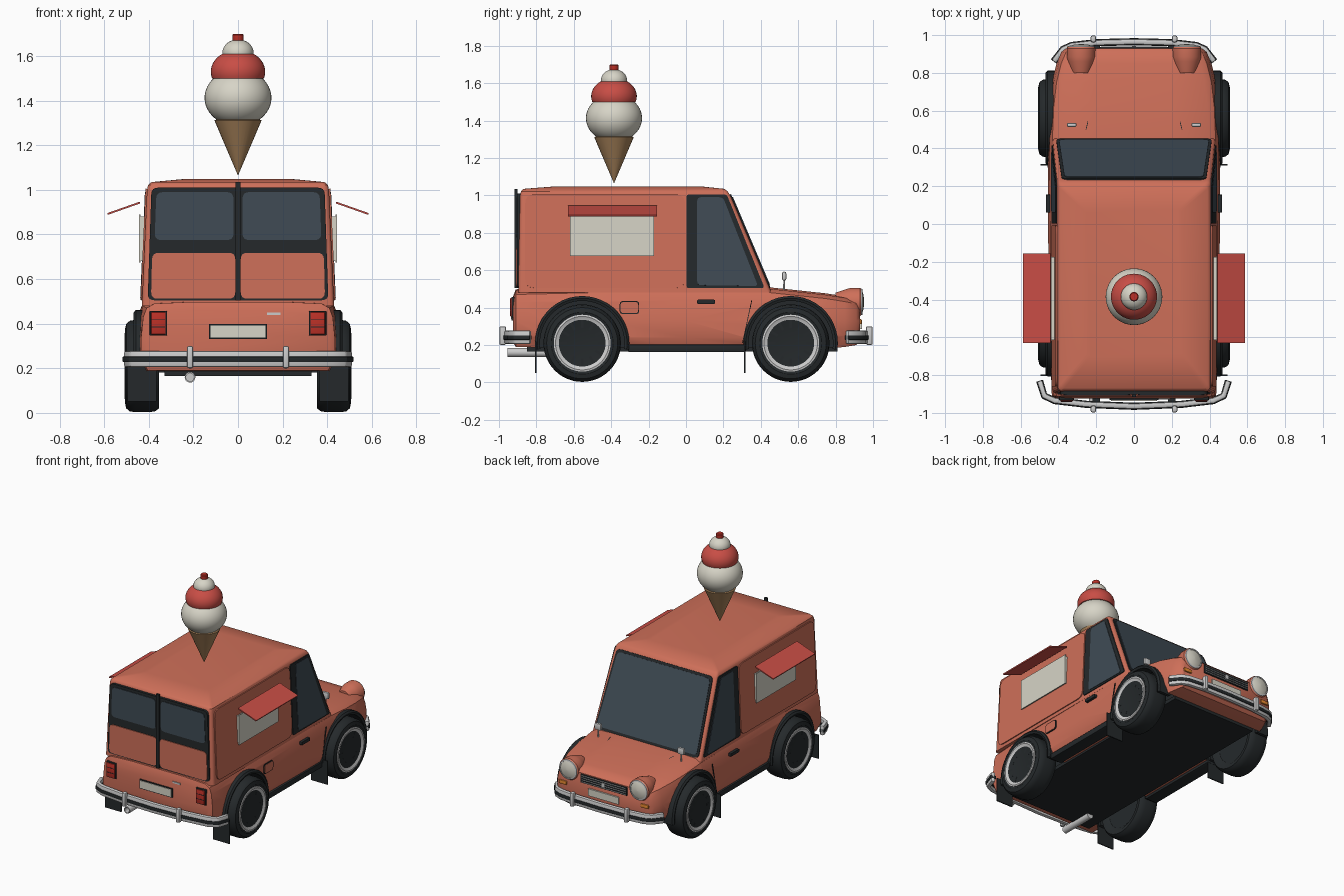
import bpy, bmesh, math
from mathutils import Vector, Matrix

if "Cube" in bpy.data.objects:
    bpy.data.objects.remove(bpy.data.objects["Cube"])

def mat(name, *c):
    m = bpy.data.materials.new(name)
    m.diffuse_color = (*c, 1)
    m.use_nodes = True
    m.node_tree.nodes["Principled BSDF"].inputs["Base Color"].default_value = m.diffuse_color
    return m

PAINT = mat("paint", .62, .16, .10)
DARK = mat("dark", .018, .022, .024)
GLASS = mat("glass", .05, .07, .09)
CREAM = mat("cream", .68, .66, .57)
RED = mat("red", .58, .075, .06)
LAMP = mat("lamp_red", .5, .03, .02)
AMBER = mat("amber", .8, .25, .03)
WAFER = mat("wafer", .38, .22, .10)

def finish(name, bm, m, mirror=False, thick=0, bevel=0, seg=2):
    bmesh.ops.recalc_face_normals(bm, faces=bm.faces[:])
    me = bpy.data.meshes.new(name)
    bm.to_mesh(me)
    bm.free()
    o = bpy.data.objects.new(name, me)
    bpy.context.collection.objects.link(o)
    if m:
        me.materials.append(m)
    if thick:
        s = o.modifiers.new("solid", 'SOLIDIFY')
        s.thickness, s.offset = thick, 0
    if bevel:
        b = o.modifiers.new("bevel", 'BEVEL')
        b.width, b.segments = bevel, seg
    if mirror:
        o.modifiers.new("mirror", 'MIRROR').use_mirror_merge = False
    return o

def box(name, c, s, m=None, mirror=False, bevel=0):
    bm = bmesh.new()
    bmesh.ops.create_cube(bm, size=1, matrix=Matrix.Translation(c) @ Matrix.Diagonal((*s, 1)))
    return finish(name, bm, m, mirror, bevel=bevel)

def loft(bm, rings, closed_ends=True):
    vs = [[bm.verts.new(p) for p in r] for r in rings]
    n = len(vs[0])
    for a, b in zip(vs, vs[1:]):
        for i in range(n):
            bm.faces.new((a[i], a[(i + 1) % n], b[(i + 1) % n], b[i]))
    if closed_ends:
        bm.faces.new(vs[0])
        bm.faces.new(vs[-1])

def lathe_into(bm, prof, axis, c, seg=40):
    c = Vector(c)
    def pt(r, h, a):
        u, v = r * math.cos(a), r * math.sin(a)
        return c + Vector({'x': (h, u, v), 'y': (u, h, v), 'z': (u, v, h)}[axis])
    loft(bm, [[pt(max(r, .0005), h, 2 * math.pi * i / seg) for i in range(seg)] for r, h in prof])

def lathe(name, prof, axis, c, m=None, mirror=False, seg=40):
    bm = bmesh.new()
    lathe_into(bm, prof, axis, c, seg)
    return finish(name, bm, m, mirror)

def panel(name, pts, m, t=.012, r=.03, mirror=False):
    # thin plate with rounded corners
    bm = bmesh.new()
    P = [Vector(p) for p in pts]
    out = []
    for i, p in enumerate(P):
        a = p + (P[i - 1] - p).normalized() * r
        b = p + (P[(i + 1) % len(P)] - p).normalized() * r
        out += [a * (1 - u)**2 + p * 2 * u * (1 - u) + b * u * u for u in (0, .25, .5, .75, 1)] if r else [p]
    bm.faces.new([bm.verts.new(p) for p in out])
    return finish(name, bm, m, mirror, thick=t)

def ribbon(name, path, z0, z1, m, t, bevel):
    # vertical strip following a path across both sides
    full = [(-x, y) for x, y in reversed(path) if x > 0] + path
    bm = bmesh.new()
    vs = [[bm.verts.new((x, y, z)) for z in (z0, z1)] for x, y in full]
    for a, b in zip(vs, vs[1:]):
        bm.faces.new((a[0], b[0], b[1], a[1]))
    return finish(name, bm, m, thick=t, bevel=bevel)

# lower body, lofted front to back: y, half width, top, bottom
stations = [(-.925, .41, .45, .215), (-.91, .435, .49, .19), (-.5, .45, .5, .18), (0, .455, .5, .18),
            (.45, .457, .5, .18), (.62, .45, .482, .18), (.75, .435, .468, .18), (.85, .41, .452, .19),
            (.91, .385, .44, .2), (.93, .36, .42, .22)]
rings = []
for y, w, t, b in stations:
    half = [(w - .03, b), (w, b + .06), (w, .33), (w - .01, t - .06), (w - .025, t - .02), (w - .06, t), (.2, t + .008)]
    rings.append([(x, y, z) for x, z in half] + [(-x, y, z) for x, z in reversed(half)])
bm = bmesh.new()
loft(bm, rings)
body = finish("lower_body", bm, PAINT)

# wheel wells
AXLES = (-.555, .56)
bm = bmesh.new()
for y in AXLES:
    for x in (-.62, .32):
        lathe_into(bm, [(.25, 0), (.25, .3)], 'x', (x, y, .21), 48)
cutter = finish("well_cutter", bm, DARK)
cutter.hide_render = True
mod = body.modifiers.new("wells", 'BOOLEAN')
mod.object, mod.operation, mod.solver = cutter, 'DIFFERENCE', 'EXACT'
mod.material_mode = 'TRANSFER'
bpy.context.view_layer.objects.active = body
bpy.ops.object.modifier_apply(modifier="wells")
bpy.data.objects.remove(cutter)

# cabin, lofted upwards from rounded rectangles
def rrect(hx, y0, y1, z, r=.02):
    cs = [(hx - r, y1 - r, 0), (-hx + r, y1 - r, 90), (-hx + r, y0 + r, 180), (hx - r, y0 + r, 270)]
    return [(x + r * math.cos(math.radians(a + d)), y + r * math.sin(math.radians(a + d)), z)
            for x, y, a in cs for d in (0, 30, 60, 90)]
bm = bmesh.new()
loft(bm, [rrect(.431, -.897, .457, .48), rrect(.408, -.887, .237, 1.0), rrect(.403, -.882, .222, 1.022),
          rrect(.388, -.868, .205, 1.035), rrect(.25, -.7, .08, 1.048)])
finish("cabin", bm, PAINT)

sx = lambda z: .431 - (z - .48) * .044      # cabin side plane
wy = lambda z: .457 - (z - .48) * .423      # windscreen plane
side = lambda pts, d=0: [(sx(z) + d, y, z) for y, z in pts]
front = lambda pts, d=0: [(x, wy(z) + d, z) for x, z in pts]
back = lambda pts, y=-.898: [(x, y, z) for x, z in pts]

# side panels and windows
panel("side_panel", side([(-.86, .505), (-.005, .505), (-.005, 1.005), (-.86, 1.005)], .001), PAINT, .012, .05, True)
panel("side_window_frame", side([(.003, .505), (.42, .505), (.218, 1.005), (.003, 1.005)], .001), DARK, .01, .015, True)
panel("side_window", side([(.06, .52), (.385, .515), (.198, .99), (.06, .99)], .003), GLASS, .012, .02, True)
panel("windscreen_seal", front([(-.412, .505), (.412, .505), (.382, 1.005), (-.382, 1.005)]), DARK, .012, .03)
panel("windscreen", front([(-.398, .522), (.398, .522), (.368, .99), (-.368, .99)], .003), GLASS, .014, .03)

# serving hatch and awning
panel("serving_hatch", [(.44, -.62, .675), (.44, -.17, .675), (.44, -.17, .89), (.44, -.62, .89)], CREAM, .006, 0, True)
box("hatch_base", (.424, -.395, .78), (.03, .44, .2), CREAM, True)
panel("awning", [(.44, -.63, .943), (.44, -.155, .943), (.585, -.155, .892), (.585, -.63, .892)], RED, .008, 0, True)

# rear doors
panel("rear_door_frame", back([(-.405, .505), (.405, .505), (.388, 1.01), (-.388, 1.01)], -.893), DARK, .02, .03)
panel("rear_window", back([(.02, .775), (.374, .775), (.366, .99), (.02, .99)], -.9), GLASS, .014, .03, True)
panel("rear_door_panel", back([(.012, .512), (.39, .512), (.385, .718), (.012, .718)], -.9), PAINT, .016, .03, True)
box("rear_door_bar", (0, -.909, .77), (.022, .014, .53), DARK)

# floor and sills
box("floor", (0, -.02, .178), (.66, 1.66, .025), DARK)
box("sill", (.405, .005, .182), (.09, .63, .04), DARK, True, .006)

# doors, fuel flap, handles and bonnet seams
panel("door_handle", [(.456, .06, .42), (.456, .155, .42), (.456, .155, .442), (.456, .06, .442)], DARK, .02, .005, True)
panel("fuel_flap_gap", [(.453, -.355, .365), (.453, -.25, .365), (.453, -.25, .435), (.453, -.355, .435)], DARK, .006, .02)
panel("fuel_flap", [(.454, -.35, .37), (.454, -.255, .37), (.454, -.255, .43), (.454, -.35, .43)], PAINT, .008, .018)
panel("door_gap", [(.456, .30, .21), (.456, .304, .21), (.456, .354, .44), (.456, .35, .44)], DARK, .006, 0, True)
panel("bonnet_seam", [(.252, .5, .5), (.256, .5, .5), (.158, .9, .447), (.154, .9, .447)], DARK, .004, 0, True)

# wheels
for y, pos in zip(AXLES, ("rear", "front")):
    c = (0, y, .21)
    lathe(pos + "_tyre", [(.14, .375), (.165, .357), (.19, .355), (.203, .372), (.207, .4), (.207, .46), (.203, .485),
                          (.19, .501), (.165, .507), (.148, .5)], 'x', c, DARK, True, 48)
    lathe(pos + "_rim", [(0, .499), (.03, .499), (.04, .49), (.07, .494), (.125, .5), (.143, .509), (.152, .507),
                         (.152, .48)], 'x', c, None, True, 48)
    bm = bmesh.new()
    for i in range(12):
        R = Matrix.Translation(c) @ Matrix.Rotation(i * math.pi / 6, 4, 'X')
        bmesh.ops.create_cube(bm, size=1, matrix=R @ Matrix.Translation((.496, 0, .102)) @ Matrix.Diagonal((.009, .014, .042, 1)))
    finish(pos + "_rim_slots", bm, DARK, True)
    # dark arch lip
    bm = bmesh.new()
    ring = []
    for i in range(25):
        a = math.radians(-8 + 196 * i / 24)
        ring.append([(x, y + r * math.cos(a), .21 + r * math.sin(a))
                     for r, x in ((.226, .37), (.226, .462), (.24, .468), (.252, .458), (.252, .37))])
    loft(bm, ring)
    finish(pos + "_arch_lip", bm, DARK, True)
    box(pos + "_mudflap", (.43, y - .247, .135), (.13, .008, .17), DARK, True)

# bumpers with rubber strips and overriders
bumpers = {"front": ([(0, .965), (.2, .96), (.33, .945), (.375, .925), (.425, .86)], 1),
           "rear": ([(0, -.965), (.25, -.955), (.42, -.935), (.475, -.91), (.5, -.83)], -1)}
for pos, (path, s) in bumpers.items():
    ribbon(pos + "_bumper", path, .205, .278, None, .03, .01)
    ribbon(pos + "_bumper_strip", path, .228, .252, DARK, .038, .003)
    box(pos + "_overrider", (.215, s * .98, .25), (.028, .036, .1), None, True, .009)
    box(pos + "_bumper_bracket", (.2, s * .935, .24), (.04, .06, .03), DARK, True)

# headlights, grille and front details
L = (.28, 0, .43)
lathe("headlight_housing", [(.05, .8), (.07, .86), (.076, .885), (.076, .93), (.07, .938)], 'y', L, PAINT, True)
lathe("headlight_ring", [(.072, .93), (.07, .942), (.06, .944), (.058, .93)], 'y', L, None, True)
lathe("headlight_lens", [(.062, .932), (.062, .94), (.04, .949), (0, .953)], 'y', L, CREAM, True)
box("grille", (0, .926, .392), (.37, .022, .062), DARK, bevel=.004)
for i in range(4):
    box("grille_bar", (0, .938, .37 + i * .015), (.35, .004, .003))
box("grille_badge", (0, .94, .392), (.022, .006, .03))
box("front_indicator", (.325, .93, .325), (.06, .02, .026), AMBER, True, .004)
box("front_plate", (0, .935, .31), (.24, .012, .05), CREAM)

# fender mirrors
lathe("mirror_stalk", [(.006, .47), (.005, .55)], 'z', (.33, .525, 0), None, True, 10)
box("mirror", (.33, .525, .568), (.052, .022, .048), None, True, .009)

# rear lamps, plate, trim and exhaust
box("tail_light_frame", (.357, -.923, .402), (.078, .022, .112), DARK, True, .004)
box("tail_light", (.357, -.93, .402), (.066, .02, .1), LAMP, True, .004)
for z in (.385, .42):
    box("tail_light_rib", (.357, -.94, z), (.06, .003, .004), DARK, True)
box("rear_plate_frame", (0, -.926, .365), (.26, .012, .066), DARK)
box("rear_plate", (0, -.931, .365), (.245, .01, .053), CREAM)
box("rear_trim", (.16, -.926, .445), (.06, .008, .012))
lathe("exhaust", [(.024, -.7), (.024, -.955), (.018, -.955), (.018, -.9)], 'y', (-.215, 0, .16), None, seg=20)

# ice cream on the roof
C = (0, -.385, 0)
lathe("cone", [(0, 1.065), (.106, 1.312), (.09, 1.318)], 'z', C, WAFER, seg=32)
def scoop(name, r, zc, a0, a1, m, sz=1):
    n = 16
    angs = [math.radians(a0 + (a1 - a0) * i / n) for i in range(n + 1)]
    lathe(name, [(r * math.cos(a), zc + sz * r * math.sin(a)) for a in angs], 'z', C, m, seg=40)
scoop("lower_scoop", .15, 1.413, -60, 60, CREAM, .85)
scoop("middle_scoop", .122, 1.53, -18, 90, RED, .8)
scoop("top_scoop", .07, 1.615, -20, 90, CREAM, .85)
lathe("cherry", [(.022, 1.66), (.025, 1.67), (.025, 1.695), (.02, 1.7)], 'z', C, LAMP, seg=20)

# apply modifiers and smooth
bpy.ops.object.select_all(action='SELECT')
bpy.context.view_layer.objects.active = body
bpy.ops.object.convert(target='MESH')
bpy.ops.object.shade_smooth_by_angle(angle=math.radians(35))
